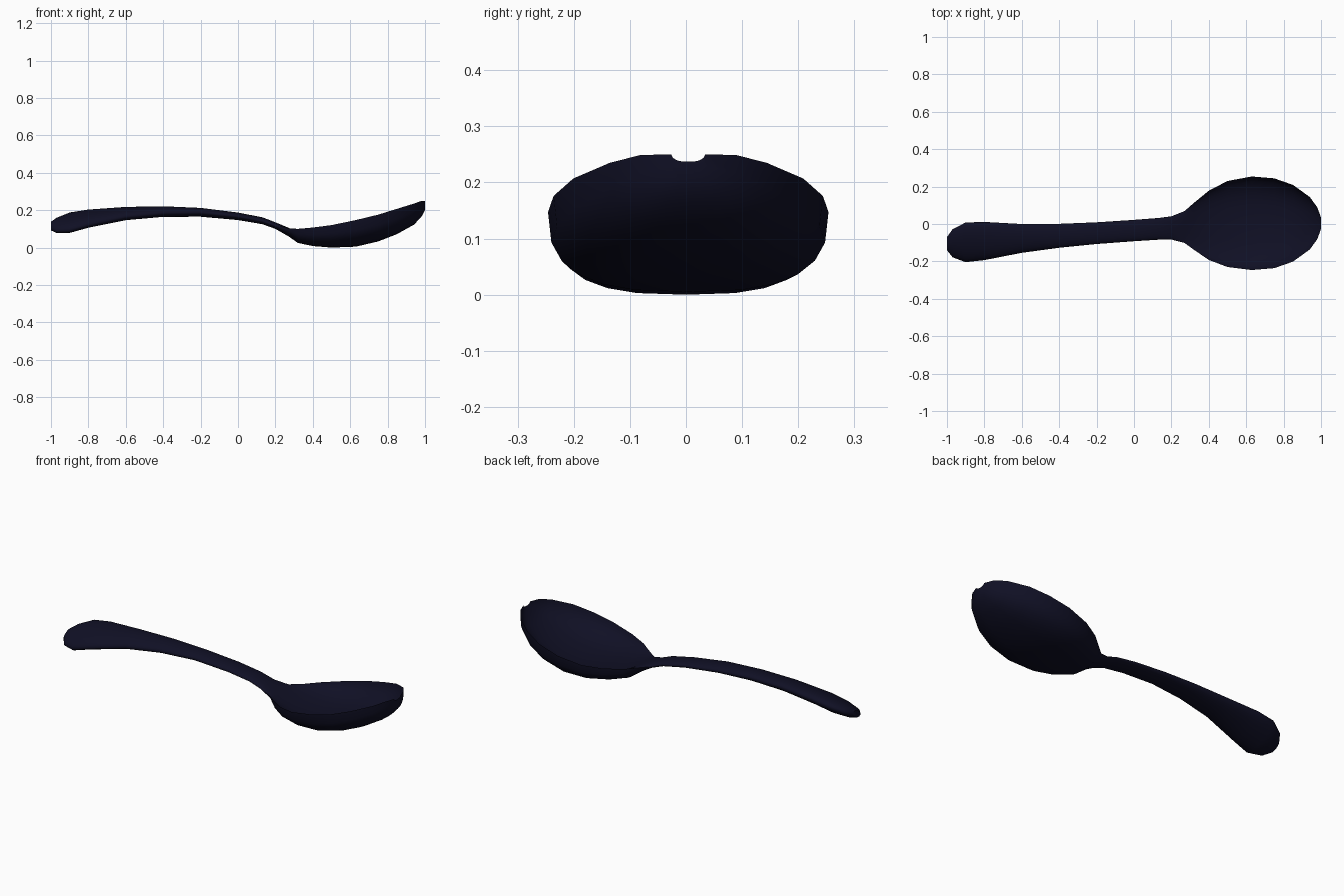
import bpy
import bmesh
import math

default_cube = bpy.data.objects.get("Cube")
if default_cube:
    bpy.data.objects.remove(default_cube, do_unlink=True)

SIDES = 24

# Stations along the spoon: x, half width, edge height, middle top, middle bottom
HANDLE = [
    (-1, .035, .115, .135, .095),
    (-.97, .075, .118, .15, .088),
    (-.9, .106, .133, .173, .093),
    (-.8, .102, .154, .193, .117),
    (-.6, .077, .181, .214, .15),
    (-.4, .064, .192, .22, .165),
    (-.2, .058, .188, .212, .165),
    (0, .057, .167, .187, .147),
    (.13, .058, .143, .162, .125),
    (.2, .062, .118, .135, .1),
    (.27, .085, .102, .106, .06),
]
BOWL = [
    (.32, .125, .1, .08, .025),
    (.4, .185, .107, .058, .008),
    (.5, .23, .12, .042, 0),
    (.63, .25, .147, .043, .005),
    (.75, .24, .176, .063, .033),
    (.85, .205, .207, .1, .072),
    (.94, .14, .235, .155, .122),
    (.98, .085, .249, .2, .163),
    (1, .03, .25, .237, .2),
]


def power(value, exponent):
    return math.copysign(abs(value) ** exponent, value)


def cross_section(station, squareness, dish):
    """Closed ring: rounded underside, and a crowned or dished upper side."""
    x, half, edge, top, bottom = station
    centre = min(.004, .07 * x - .035)
    # The grip leans gradually toward the front
    lean = .35 * min(1, max(0, (-x - .2) / .7))
    ring = []
    for i in range(SIDES):
        angle = math.tau * i / SIDES
        across = half * power(math.cos(angle), 2 / squareness)
        rise = abs(math.sin(angle)) ** (2 / squareness)
        if math.sin(angle) > 0:
            z = edge + (top - edge) * rise ** dish
        else:
            z = edge + (bottom - edge) * rise
        ring.append((x, centre + across, z + lean * across))
    return ring


def loft(name, rings, material):
    """Skin consecutive rings and close both ends."""
    bm = bmesh.new()
    loops = [[bm.verts.new(point) for point in ring] for ring in rings]
    for first, second in zip(loops, loops[1:]):
        for i in range(SIDES):
            j = (i + 1) % SIDES
            bm.faces.new((first[i], first[j], second[j], second[i]))
    bm.faces.new(loops[0])
    bm.faces.new(loops[-1])
    bmesh.ops.recalc_face_normals(bm, faces=bm.faces[:])
    mesh = bpy.data.meshes.new(name)
    bm.to_mesh(mesh)
    bm.free()
    mesh.materials.append(material)
    obj = bpy.data.objects.new(name, mesh)
    bpy.context.collection.objects.link(obj)
    return obj


# Dark navy finish
navy = bpy.data.materials.new("dark_navy")
navy.use_nodes = True
colour = (.005, .005, .018, 1)
navy.diffuse_color = colour
navy.node_tree.nodes["Principled BSDF"].inputs["Base Color"].default_value = colour

# Handle flowing into the bowl as one continuous skin
rings = [cross_section(station, 2, 1) for station in HANDLE]
rings += [cross_section(station, 2.8, 1.6) for station in BOWL]
spoon = loft("spoon", rings, navy)

# Smooth surfaces with a crisp rim
bpy.ops.object.select_all(action="DESELECT")
spoon.select_set(True)
bpy.context.view_layer.objects.active = spoon
bpy.ops.object.shade_smooth_by_angle(angle=math.radians(50))
